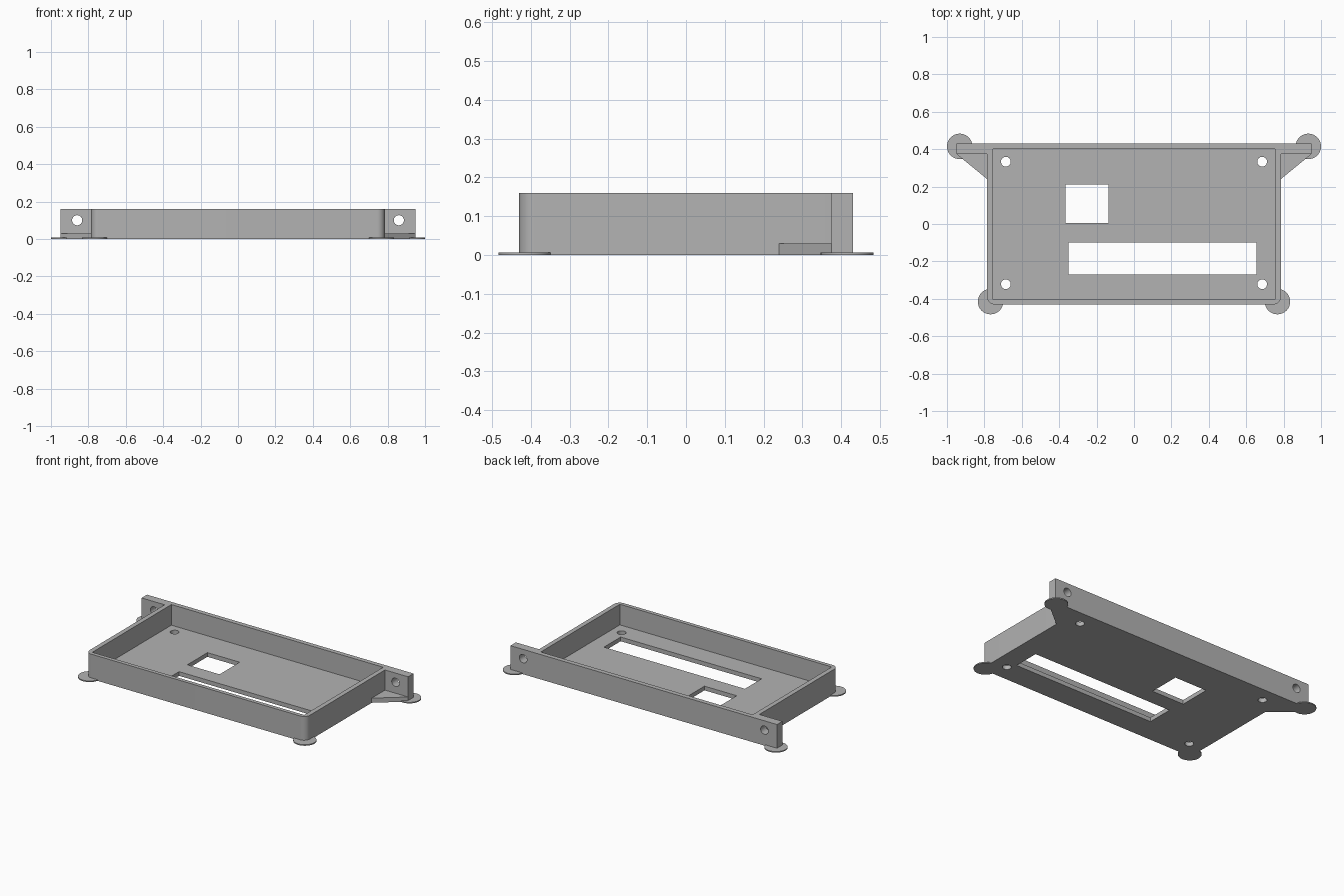
import bpy, bmesh, math

if "Cube" in bpy.data.objects:
    bpy.data.objects.remove(bpy.data.objects["Cube"], do_unlink=True)

HEIGHT, FLOOR, GUSSET = 0.16, 0.027, 0.03
HALF_X, HALF_Y, EAR_X, EAR_Y = 0.785, 0.43, 0.95, 0.375

grey = bpy.data.materials.new("plain grey")
grey.use_nodes = True
colour = (0.45, 0.45, 0.45, 1)
grey.diffuse_color = colour
grey.node_tree.nodes["Principled BSDF"].inputs["Base Color"].default_value = colour


def prism(name, outline, z0, z1):
    """Extrude a flat outline upwards."""
    bm = bmesh.new()
    base = bm.faces.new([bm.verts.new((x, y, z0)) for x, y in outline])
    top = bmesh.ops.extrude_face_region(bm, geom=[base])["geom"]
    bmesh.ops.translate(bm, vec=(0, 0, z1 - z0),
                        verts=[v for v in top if isinstance(v, bmesh.types.BMVert)])
    bmesh.ops.recalc_face_normals(bm, faces=bm.faces)
    mesh = bpy.data.meshes.new(name)
    bm.to_mesh(mesh)
    bm.free()
    mesh.materials.append(grey)
    obj = bpy.data.objects.new(name, mesh)
    bpy.context.collection.objects.link(obj)
    return obj


def rect(x0, x1, y0, y1):
    return [(x0, y0), (x1, y0), (x1, y1), (x0, y1)]


def arc(cx, cy, r, start=0, sweep=360, steps=40):
    count = steps if sweep == 360 else steps + 1
    angles = [math.radians(start + sweep * i / steps) for i in range(count)]
    return [(cx + r * math.cos(a), cy + r * math.sin(a)) for a in angles]


def cut(obj, cutters):
    """Subtract the cutters, bake the result and remove them."""
    for c in cutters:
        c.hide_render = True
        mod = obj.modifiers.new("cut", "BOOLEAN")
        mod.operation, mod.solver, mod.object = "DIFFERENCE", "EXACT", c
    bpy.context.view_layer.update()
    graph = bpy.context.evaluated_depsgraph_get()
    mesh = bpy.data.meshes.new_from_object(obj.evaluated_get(graph))
    obj.modifiers.clear()
    obj.data = mesh
    for c in cutters:
        bpy.data.objects.remove(c, do_unlink=True)


# Open tray with rounded front corners
R = 0.04
outline = (arc(-HALF_X + R, -HALF_Y + R, R, 180, 90, 10)
           + arc(HALF_X - R, -HALF_Y + R, R, 270, 90, 10)
           + [(HALF_X, HALF_Y), (-HALF_X, HALF_Y)])
tray = prism("tray", outline, 0, HEIGHT)

# Cavity, two floor windows and four screw holes
cutters = [prism("cavity_cutter", rect(-0.755, 0.755, -0.405, 0.4), FLOOR, 0.3),
           prism("window_cutter", rect(-0.365, -0.135, 0.005, 0.21), -0.1, 0.1),
           prism("slot_cutter", rect(-0.35, 0.655, -0.27, -0.1), -0.1, 0.1)]
for x in (-0.685, 0.685):
    for y in (-0.322, 0.333):
        cutters.append(prism("screw_cutter", arc(x, y, 0.026), -0.1, 0.1))
cut(tray, cutters)
parts = [tray]

for side, s in (("left", 1), ("right", -1)):
    # Mounting ear with a bolt hole running front to back
    ear = prism(side + "_mounting_ear", rect(*sorted((s * HALF_X, s * EAR_X)), EAR_Y, HALF_Y), 0, HEIGHT)
    bolt = prism("bolt_cutter", arc(0, 0, 0.027), -0.1, 0.1)
    bolt.rotation_euler.x = math.pi / 2
    bolt.location = (s * 0.86, 0.4, 0.1)
    cut(ear, [bolt])
    # Triangular gusset bracing the ear
    gusset = prism(side + "_gusset", [(s * HALF_X, 0.24), (s * EAR_X, EAR_Y), (s * HALF_X, EAR_Y)], 0, GUSSET)
    # Thin round corner pads
    back = prism(side + "_back_pad", arc(s * 0.932, 0.415, 0.068), 0, 0.007)
    front = prism(side + "_front_pad", arc(s * 0.767, -0.415, 0.068), 0, 0.007)
    parts += [ear, gusset, back, front]

# Smooth the curved walls and keep the corners crisp
bpy.ops.object.select_all(action="DESELECT")
for p in parts:
    p.select_set(True)
bpy.context.view_layer.objects.active = tray
bpy.ops.object.shade_smooth_by_angle(angle=math.radians(30))
